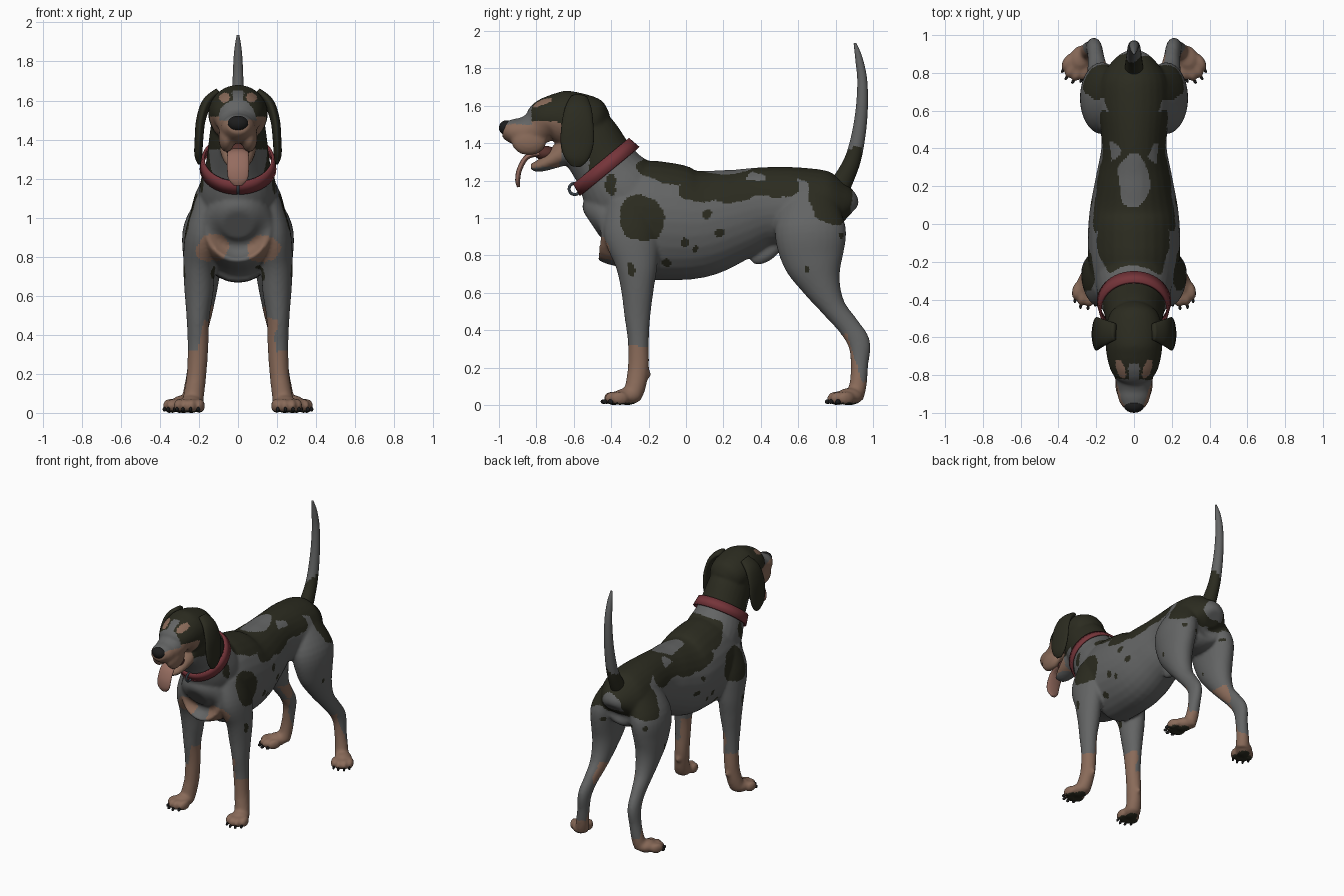
import bpy, bmesh, math
from mathutils import Vector, Matrix, noise

cube = bpy.data.objects.get("Cube")
if cube:
    bpy.data.objects.remove(cube, do_unlink=True)


def material(name, rgb):
    m = bpy.data.materials.new(name)
    m.use_nodes = True
    m.diffuse_color = (*rgb, 1)
    m.node_tree.nodes["Principled BSDF"].inputs["Base Color"].default_value = (*rgb, 1)
    return m


GREY = material("grey coat", (.125, .128, .128))
DARK = material("dark coat", (.024, .024, .014))
TAN = material("tan coat", (.25, .145, .1))
RED = material("red collar", (.18, .035, .042))
PINK = material("pink tongue", (.3, .15, .115))
BLACK = material("black nose", (.012, .012, .012))
METAL = material("blue grey metal", (.1, .13, .16))
MOUTH = material("mouth red", (.09, .03, .025))


def loft(bm, rings, sides=28, steps=5):
    """Closed tube through (x, y, z, half width, half depth) rings, splined."""
    p = [Vector(r) for r in rings]
    p = [p[0]] + p + [p[-1]]
    pts = []
    for i in range(1, len(p) - 2):
        a, b, c, d = p[i - 1:i + 3]
        for k in range(steps):
            t = k / steps
            pts.append(b + (c - a) * (t / 2) + (a * 2 - b * 5 + c * 4 - d) * (t * t / 2)
                       + (b * 3 - a - c * 3 + d) * (t ** 3 / 2))
    pts.append(p[-1])
    loops = []
    for i, q in enumerate(pts):
        ahead, behind = pts[min(i + 1, len(pts) - 1)], pts[max(i - 1, 0)]
        tan = (Vector(ahead[:3]) - Vector(behind[:3])).normalized()
        u = (Vector((1, 0, 0)) - tan * tan.x).normalized()
        v = tan.cross(u)
        loops.append([])
        for k in range(sides):
            ang = math.tau * k / sides
            co = Vector(q[:3]) + u * q[3] * math.cos(ang) + v * q[4] * math.sin(ang)
            loops[-1].append(bm.verts.new(co))
    for a, b in zip(loops, loops[1:]):
        for k in range(sides):
            n = (k + 1) % sides
            bm.faces.new((a[k], a[n], b[n], b[k]))
    bm.faces.new(loops[0])
    bm.faces.new(loops[-1])


def mirrored(rings, s):
    return [(r[0] * s, *r[1:]) for r in rings]


def ball(bm, centre, radii, turn=0):
    bmesh.ops.create_uvsphere(bm, u_segments=20, v_segments=12, radius=1,
                              matrix=Matrix.Translation(centre) @ Matrix.Rotation(turn, 4, 'Z')
                              @ Matrix.Diagonal((*radii, 1)))


def make(name, bm, mats, rule=None, fuse=0):
    """Turn bm into an object; optionally fuse its parts, then colour by rule."""
    bmesh.ops.recalc_face_normals(bm, faces=bm.faces)
    me = bpy.data.meshes.new(name)
    bm.to_mesh(me)
    bm.free()
    ob = bpy.data.objects.new(name, me)
    bpy.context.collection.objects.link(ob)
    if fuse:
        rm = ob.modifiers.new("fuse", 'REMESH')
        rm.mode, rm.voxel_size = 'VOXEL', fuse
        sm = ob.modifiers.new("soften", 'SMOOTH')
        sm.factor, sm.iterations = .5, 5
        bpy.context.view_layer.update()
        graph = bpy.context.evaluated_depsgraph_get()
        me = bpy.data.meshes.new_from_object(ob.evaluated_get(graph))
        ob.modifiers.clear()
        ob.data = me
    me.materials.clear()
    for m in mats:
        me.materials.append(m)
    for f in me.polygons:
        f.use_smooth = True
        f.material_index = rule(f.center) if rule else 0
    return ob


# Trunk, neck and head
coat = bmesh.new()
trunk = [(-.5, .96, .08, .08), (-.46, .98, .16, .18), (-.38, .97, .205, .23),
         (-.25, .99, .235, .31), (-.1, .98, .245, .315), (.07, .97, .235, .29),
         (.26, 1.017, .2, .248), (.42, 1.06, .172, .212), (.6, 1.06, .19, .21),
         (.75, 1.04, .185, .205), (.84, 1.03, .13, .14), (.87, 1.01, .06, .06)]
neck = [(-.25, 1.05, .21, .21), (-.355, 1.165, .195, .21), (-.43, 1.275, .165, .175),
        (-.53, 1.43, .145, .168), (-.59, 1.52, .13, .13)]
head = [(-.42, 1.5, .06, .06), (-.47, 1.51, .125, .115), (-.56, 1.53, .15, .135),
        (-.65, 1.53, .15, .15), (-.74, 1.525, .135, .118), (-.8, 1.48, .105, .095),
        (-.87, 1.46, .092, .08), (-.93, 1.465, .082, .066), (-.975, 1.475, .055, .042)]
jaw = [(-.6, 1.38, .1, .09), (-.7, 1.32, .085, .055), (-.78, 1.28, .062, .034),
       (-.83, 1.272, .035, .018)]
sheath = [(.52, .9, .03, .04), (.44, .82, .035, .045), (.38, .785, .03, .038), (.35, .77, .012, .015)]
for part in (trunk, neck, head, jaw, sheath):
    loft(coat, [(0, *r) for r in part])

# Legs, paws and flews
front_leg = [(.14, -.3, 1.08, .08, .12), (.18, -.29, .92, .09, .15), (.198, -.265, .76, .082, .115),
             (.2, -.26, .62, .074, .088), (.205, -.26, .48, .058, .07), (.205, -.255, .34, .053, .056),
             (.212, -.255, .2, .05, .056), (.225, -.27, .1, .052, .055), (.235, -.29, .04, .055, .05)]
hind_leg = [(.11, .67, 1.1, .08, .14), (.165, .665, .94, .115, .19), (.18, .68, .78, .1, .165),
            (.185, .725, .64, .08, .105), (.19, .79, .52, .06, .066), (.2, .87, .42, .045, .058),
            (.21, .925, .33, .042, .06), (.22, .928, .22, .041, .047), (.235, .92, .11, .045, .046),
            (.25, .9, .04, .05, .05)]
claws = bmesh.new()


def paw(x, y, angle, s):
    forward = Vector((math.sin(angle) * s, -math.cos(angle), 0))
    side = Vector((math.cos(angle), math.sin(angle) * s, 0))
    base = Vector((x * s, y, 0))
    ball(coat, base + Vector((0, 0, .045)), (.062, .075, .046), angle * s)
    for across, reach in ((-.055, .05), (-.02, .075), (.02, .075), (.055, .05)):
        toe = base + side * across + forward * reach
        ball(coat, toe + Vector((0, 0, .036)), (.025, .05, .037), angle * s)
        ball(claws, toe + forward * .05 + Vector((0, 0, .018)), (.008, .015, .012), angle * s)


for s in (-1, 1):
    loft(coat, mirrored(front_leg, s))
    loft(coat, mirrored(hind_leg, s))
    paw(.24, -.315, .18, s)
    paw(.28, .875, .5, s)
    ball(coat, (.21 * s, -.205, .165), (.02, .018, .025))
    ball(coat, (.058 * s, -.84, 1.41), (.042, .095, .075))

# Dark patches in side projection: y, z, half length, half height
PATCHES = [(-.05, 1.27, .2, .09), (.1, 1.17, .14, .09), (.22, 1.17, .14, .09), (.42, 1.22, .18, .1),
           (.5, 1.17, .1, .07), (.68, 1.25, .12, .06), (.78, 1.13, .12, .17), (-.24, 1, .125, .125),
           (-.4, 1.18, .03, .06)]
SPOTS = [(.11, 1.02, .02, .02), (.18, .92, .025, .02), (-.01, .87, .02, .02), (.04, .83, .016, .016),
         (-.1, .76, .03, .025), (-.3, .72, .025, .035), (.64, .72, .015, .02), (.83, .9, .015, .02)]


def inside(a, b, e):
    return ((a - e[0]) / e[2]) ** 2 + ((b - e[1]) / e[3]) ** 2 < 1


def head_colour(x, y, z):
    if inside(x, z, (.07, 1.615, .028, .024)) and y < -.72:
        return 2
    if y < -.74 and z > 1.5 and (x < .03 or y < -.82):
        return 0
    if y < -.67 and z < 1.515:
        return 0 if z < 1.27 else 2
    return 0 if y < -.52 and z < 1.35 else 1


def coat_colour(c):
    if c.z < .012:
        return 1
    p = c + noise.noise_vector(c * 11) * .022
    x, y, z = abs(p.x), p.y, p.z
    if y < -.3 and (z - 1.275) * .773 - (y + .43) * .635 > 0:
        return head_colour(abs(c.x), c.y + (p.y - c.y) * .5, c.z + (p.z - c.z) * .3)
    if y < 0 and z < (.48 if x < .19 else .32):
        return 2
    if y > .6 and (z < .13 or (z < .38 and y < .98 - z * .3) or (z < .55 and x < .155)):
        return 2
    if y < -.35 and inside(x, z, (.13, .84, .09, .075)):
        return 2
    if z > 1.2 and (inside(x, y, (0, .23, .085, .14)) or inside(x, y, (.13, .38, .05, .05))):
        return 0
    if any(inside(y, z, e) for e in PATCHES):
        return 1
    return 1 if x > .1 and any(inside(y, z, e) for e in SPOTS) else 0


make("body", coat, (GREY, DARK, TAN), coat_colour, fuse=.0105)
make("claws", claws, [BLACK])

# Tail
tail = bmesh.new()
loft(tail, [(0, .79, 1.12, .055, .065), (0, .85, 1.22, .046, .052), (0, .9, 1.34, .039, .042),
            (0, .935, 1.53, .033, .034), (0, .943, 1.72, .027, .027), (0, .925, 1.85, .02, .02),
            (0, .903, 1.935, .007, .007)], steps=8)
make("tail", tail, (GREY, DARK), lambda c: int(c.z < 1.34 + c.x))

# Ears and eyes
for s, side in ((-1, "right"), (1, "left")):
    ear = bmesh.new()
    loft(ear, mirrored([(.1, -.57, 1.645, .02, .045), (.158, -.575, 1.59, .026, .07),
                        (.19, -.58, 1.5, .024, .085), (.2, -.582, 1.4, .022, .088),
                        (.203, -.585, 1.32, .02, .065), (.198, -.59, 1.275, .008, .025)], s))
    make(side + "_ear", ear, [DARK])
    eye = bmesh.new()
    ball(eye, (.088 * s, -.772, 1.555), (.02, .017, .017))
    make(side + "_eye", eye, [BLACK])

# Nose, mouth lining and tongue
nose = bmesh.new()
ball(nose, (0, -.96, 1.482), (.054, .04, .04))
make("nose", nose, [BLACK])
mouth = bmesh.new()
ball(mouth, (0, -.75, 1.345), (.06, .06, .04))
make("mouth_lining", mouth, [MOUTH])
tongue = bmesh.new()
loft(tongue, [(0, -.68, 1.33, .04, .014), (0, -.78, 1.342, .05, .014), (0, -.85, 1.325, .055, .014),
              (0, -.89, 1.26, .056, .014), (0, -.9, 1.2, .05, .013), (0, -.895, 1.165, .022, .008)])
make("tongue", tongue, [PINK])

# Collar and its ring
TILT = .688
bpy.ops.mesh.primitive_cone_add(vertices=48, radius1=.193, radius2=.18, depth=.072, end_fill_type='NOTHING',
                                location=(0, -.43, 1.275), rotation=(TILT, 0, 0))
collar = bpy.context.object
collar.name = "collar"
collar.scale.x = .95
band = collar.modifiers.new("thickness", 'SOLIDIFY')
band.thickness, band.offset = .014, 1
collar.data.materials.append(RED)
bpy.ops.object.shade_smooth_by_angle()
bpy.ops.mesh.primitive_torus_add(major_radius=.03, minor_radius=.008, major_segments=24, minor_segments=8,
                                 location=(0, -.595, 1.155), rotation=(0, math.pi / 2, 0))
ring = bpy.context.object
ring.name = "collar_ring"
ring.data.materials.append(METAL)
bpy.ops.object.shade_smooth_by_angle()
